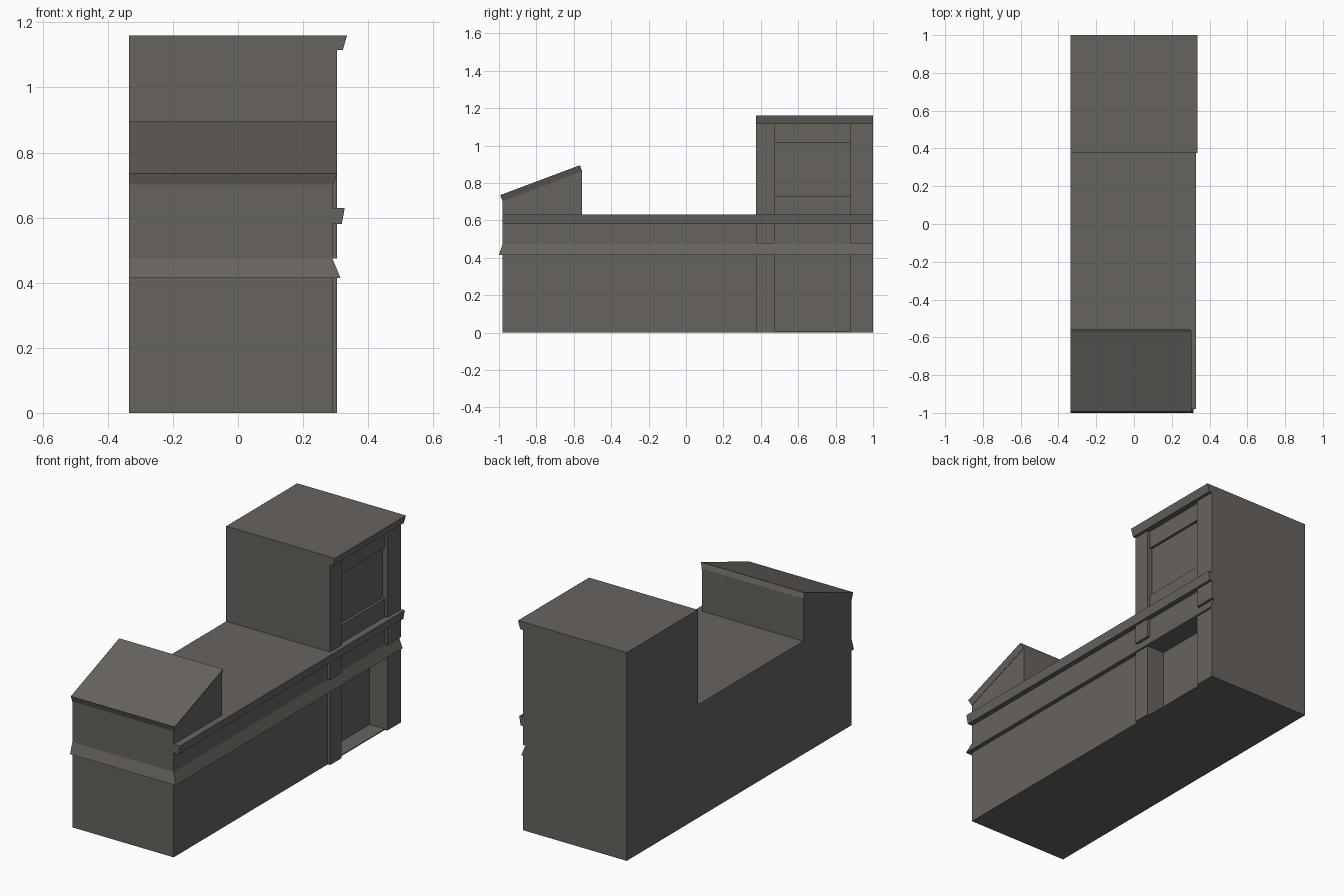
import bpy, bmesh

if "Cube" in bpy.data.objects:
    bpy.data.objects.remove(bpy.data.objects["Cube"])

stone = bpy.data.materials.new("warm_grey_stone")
stone.diffuse_color = (0.135, 0.125, 0.113, 1)
stone.use_nodes = True
stone.node_tree.nodes["Principled BSDF"].inputs["Base Color"].default_value = stone.diffuse_color

LEFT, WALL, PIER = -0.335, 0.29, 0.305      # party wall, facade plane, pier face
FRONT, BACK, TOWER = -0.98, 1.0, 0.375


def loft(name, rings):
    """Solid through matching rings of points, capped at both ends."""
    bm = bmesh.new()
    vs = [[bm.verts.new(p) for p in r] for r in rings]
    n = len(rings[0])
    for a, b in zip(vs, vs[1:]):
        for i in range(n):
            j = (i + 1) % n
            bm.faces.new((a[i], a[j], b[j], b[i]))
    bm.faces.new(vs[0][::-1])
    bm.faces.new(vs[-1])
    bmesh.ops.recalc_face_normals(bm, faces=bm.faces)
    me = bpy.data.meshes.new(name)
    bm.to_mesh(me)
    bm.free()
    me.materials.append(stone)
    ob = bpy.data.objects.new(name, me)
    bpy.context.collection.objects.link(ob)
    return ob


def box(name, x0, x1, y0, y1, z0, z1):
    return loft(name, [[(x0, y0, z), (x1, y0, z), (x1, y1, z), (x0, y1, z)] for z in (z0, z1)])


def moulding(name, profile, y0, y1):
    """Strip with an x/z profile running along the facade."""
    return loft(name, [[(x, y, z) for x, z in profile] for y in (y0, y1)])


# Building mass: side silhouette extruded across the width
outline = [(FRONT, 0), (BACK, 0), (BACK, 1.16), (TOWER, 1.16), (TOWER, 0.63),
           (-0.555, 0.63), (-0.555, 0.865), (FRONT, 0.708)]
body = loft("building_mass", [[(x, y, z) for y, z in outline] for x in (LEFT, WALL)])

# Doorway and window recesses in the tower bay
for label, depth_x, z0, z1 in (("doorway", 0.195, 0.005, 0.415), ("window", 0.275, 0.73, 1.015)):
    cutter = box(label + "_cutter", depth_x, 0.4, 0.475, 0.88, z0, z1)
    cutter.hide_render = True
    mod = body.modifiers.new(label, 'BOOLEAN')
    mod.operation = 'DIFFERENCE'
    mod.solver = 'EXACT'
    mod.object = cutter
    bpy.context.view_layer.objects.active = body
    bpy.ops.object.modifier_apply(modifier=mod.name)
    bpy.data.objects.remove(cutter)

# Piers either side of the bay, interrupted by the skirt roof
for side, y0, y1 in (("near", TOWER, 0.475), ("far", 0.88, BACK)):
    box(side + "_lower_pier", WALL, PIER, y0, y1, 0, 0.415)
    box(side + "_upper_pier", WALL, PIER, y0, y1, 0.475, 1.115)

# Cornices along the right side
moulding("belt_cornice", [(WALL, 0.58), (0.319, 0.58), (0.328, 0.63), (WALL, 0.63)], FRONT, BACK)
moulding("tower_cornice", [(WALL, 1.115), (0.322, 1.115), (0.335, 1.16), (WALL, 1.16)], TOWER, BACK)

# Skirt roof wrapping the front right corner with a mitre
skirt = [(0, 0.475), (1, 0.415), (0, 0.415)]
loft("skirt_roof", [
    [(LEFT, FRONT - 0.02 * o, z) for o, z in skirt],
    [(WALL + 0.025 * o, FRONT - 0.02 * o, z) for o, z in skirt],
    [(WALL + 0.025 * o, BACK, z) for o, z in skirt]])

# Sloping roof slab over the front block, edge tapering under
slab = [(-0.993, 0.735, PIER), (-0.567, 0.895, PIER), (-0.555, 0.862, 0.292), (-0.981, 0.702, 0.292)]
loft("sloping_roof", [[(LEFT, y, z) for y, z, x in slab], [(x, y, z) for y, z, x in slab]])
